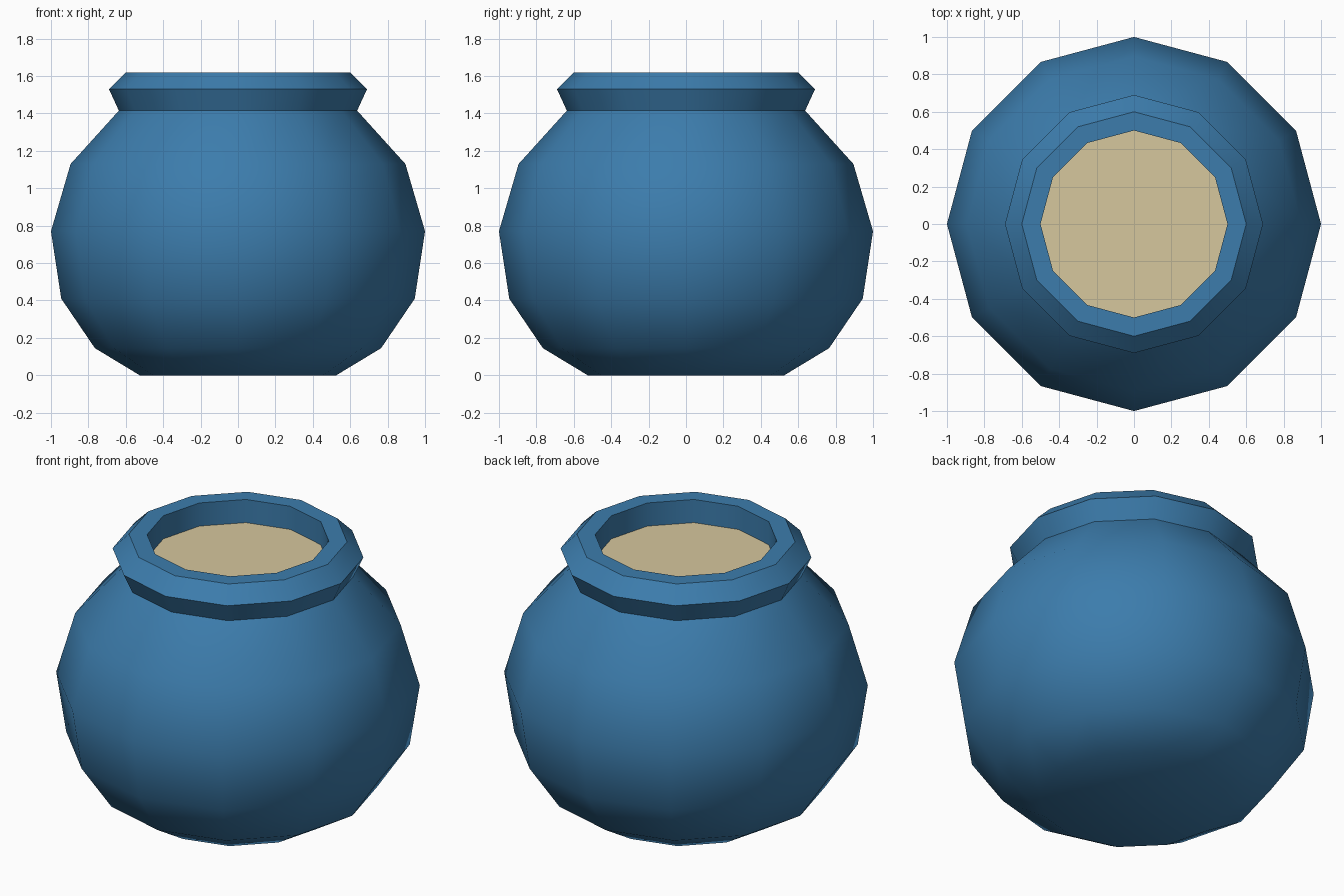
import bpy, bmesh, math

if "Cube" in bpy.data.objects:
    bpy.data.objects.remove(bpy.data.objects["Cube"])

SIDES = 12

def material(name, rgb):
    m = bpy.data.materials.new(name)
    m.diffuse_color = (*rgb, 1)
    m.use_nodes = True
    m.node_tree.nodes["Principled BSDF"].inputs["Base Color"].default_value = m.diffuse_color
    return m

def lathe(name, profile, mat, cap_start=False, cap_end=False):
    """Revolve (radius, height) points around z."""
    bm = bmesh.new()
    rings = [[bm.verts.new((r * math.cos(2 * math.pi * i / SIDES),
                            r * math.sin(2 * math.pi * i / SIDES), z))
              for i in range(SIDES)] for r, z in profile]
    for a, b in zip(rings, rings[1:]):
        for i in range(SIDES):
            j = (i + 1) % SIDES
            bm.faces.new((a[i], a[j], b[j], b[i]))
    if cap_start:
        bm.faces.new(rings[0][::-1])
    if cap_end:
        bm.faces.new(rings[-1])
    mesh = bpy.data.meshes.new(name)
    bm.to_mesh(mesh)
    bm.free()
    mesh.materials.append(mat)
    obj = bpy.data.objects.new(name, mesh)
    bpy.context.collection.objects.link(obj)
    bpy.ops.object.select_all(action='DESELECT')
    obj.select_set(True)
    bpy.context.view_layer.objects.active = obj
    bpy.ops.object.shade_smooth_by_angle(angle=math.radians(40))
    return obj

glaze = material("blue glaze", (0.045, 0.202, 0.413))
cream = material("cream filling", (0.67, 0.57, 0.34))

# Pot: closed base, round belly, flared collar and inner wall of the mouth
lathe("pot", [(0.525, 0), (0.765, 0.145), (0.945, 0.41), (1.0, 0.77),
              (0.895, 1.13), (0.637, 1.415), (0.69, 1.53), (0.6, 1.62),
              (0.5, 1.62), (0.5, 1.48)], glaze, cap_start=True)

# Contents: flat surface just below the rim
lathe("contents", [(0.5, 1.48)], cream, cap_end=True)
